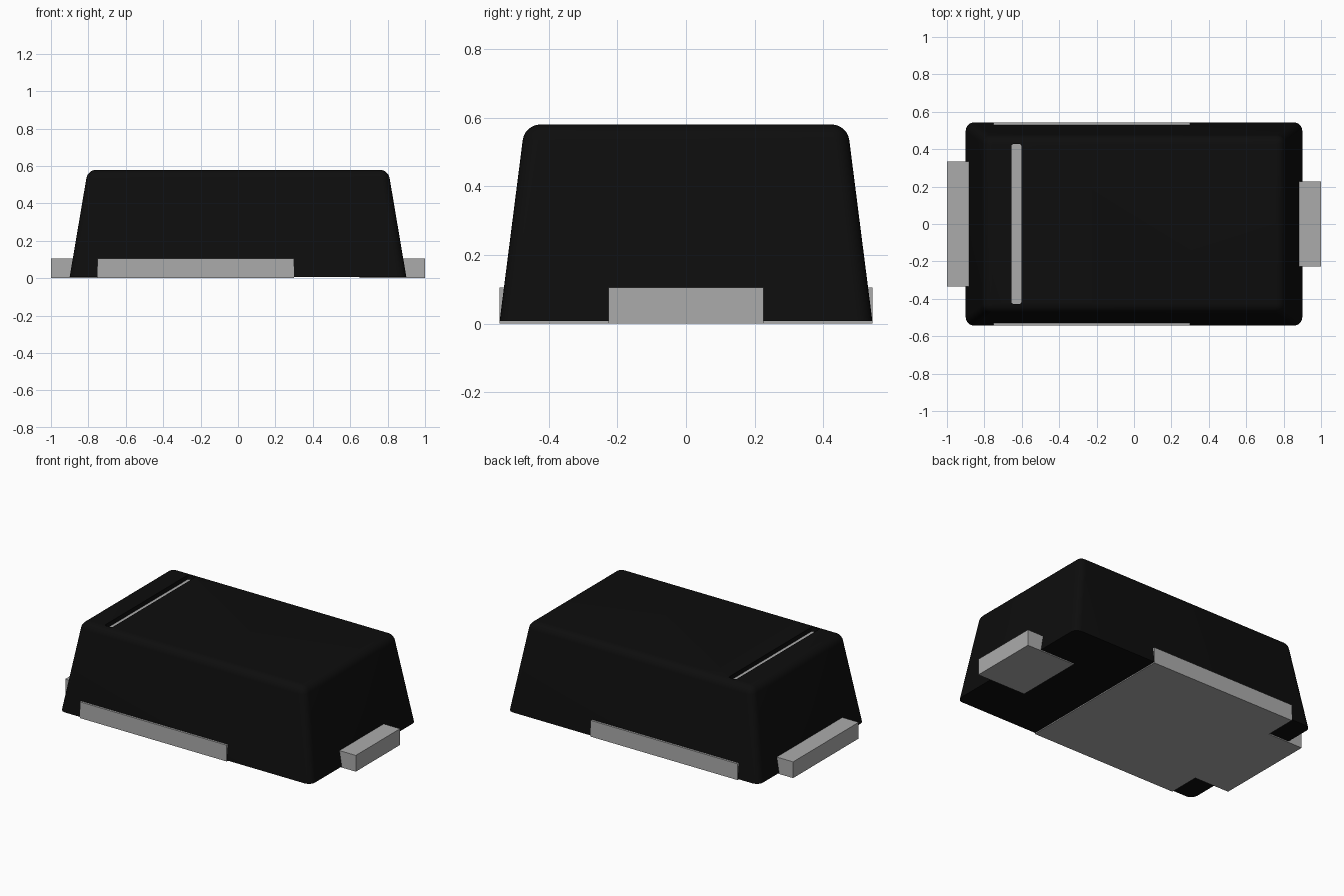
import bpy
import bmesh
from mathutils import Vector

if "Cube" in bpy.data.objects:
    bpy.data.objects.remove(bpy.data.objects["Cube"])


def make_material(name, value):
    mat = bpy.data.materials.new(name)
    mat.use_nodes = True
    colour = (value, value, value, 1)
    mat.diffuse_color = colour
    mat.node_tree.nodes["Principled BSDF"].inputs["Base Color"].default_value = colour
    return mat


black = make_material("black plastic", 0.004)
metal = make_material("grey metal", 0.41)


def add_object(name, bm, mat):
    bmesh.ops.recalc_face_normals(bm, faces=bm.faces)
    mesh = bpy.data.meshes.new(name)
    bm.to_mesh(mesh)
    bm.free()
    mesh.materials.append(mat)
    obj = bpy.data.objects.new(name, mesh)
    bpy.context.collection.objects.link(obj)
    return obj


def prism(name, half_outline, z0, z1, mat, corner=0):
    """Extrude an outline given by its +y half and mirrored to -y."""
    outline = half_outline + [(x, -y) for x, y in reversed(half_outline)]
    bm = bmesh.new()
    base = bm.faces.new([bm.verts.new((x, y, z0)) for x, y in outline])
    top = bmesh.ops.extrude_face_region(bm, geom=[base])["geom"]
    for v in top:
        if isinstance(v, bmesh.types.BMVert):
            v.co.z = z1
    if corner:
        upright = [e for e in bm.edges if abs(e.verts[0].co.z - e.verts[1].co.z) > 0.001]
        bmesh.ops.bevel(bm, geom=upright, offset=corner, segments=4,
                        profile=0.5, affect='EDGES')
    return add_object(name, bm, mat)


# Tapered body, rounded on all edges except around the flat underside
bottom_z, top_z = 0.007, 0.58
bm = bmesh.new()
bmesh.ops.create_cube(bm, size=2)
for v in bm.verts:
    if v.co.z > 0:
        v.co = Vector((v.co.x * 0.803, v.co.y * 0.47, top_z))
    else:
        v.co = Vector((v.co.x * 0.9, v.co.y * 0.543, bottom_z))
rounded = [e for e in bm.edges if max(v.co.z for v in e.verts) > 0.3]
bmesh.ops.bevel(bm, geom=rounded, offset=0.045, segments=6, profile=0.5, affect='EDGES')
body = add_object("body", bm, black)

# Recessed polarity band in the top
band = [(-0.655, 0.427), (-0.602, 0.427)]
floor_z = top_z - 0.03
cutter = prism("band_cutter", band, floor_z, top_z + 0.1, black, 0.01)
cutter.hide_render = True
cut = body.modifiers.new("band recess", 'BOOLEAN')
cut.object = cutter
cut.operation = 'DIFFERENCE'
cut.solver = 'EXACT'
bpy.context.view_layer.objects.active = body
body.select_set(True)
bpy.ops.object.modifier_apply(modifier=cut.name)
bpy.data.objects.remove(cutter)
bpy.ops.object.shade_smooth_by_angle(angle=0.6)
prism("polarity_band", band, floor_z - 0.004, floor_z + 0.002, metal, 0.01)

# Wide contact with its end tab, and the narrow contact at the other end
lead_z = 0.105
prism("wide_contact", [(-1, 0.335), (-0.75, 0.335), (-0.75, 0.544), (0.3, 0.544)],
      0, lead_z, metal)
prism("narrow_contact", [(0.65, 0.226), (1, 0.226)], 0, lead_z, metal)
